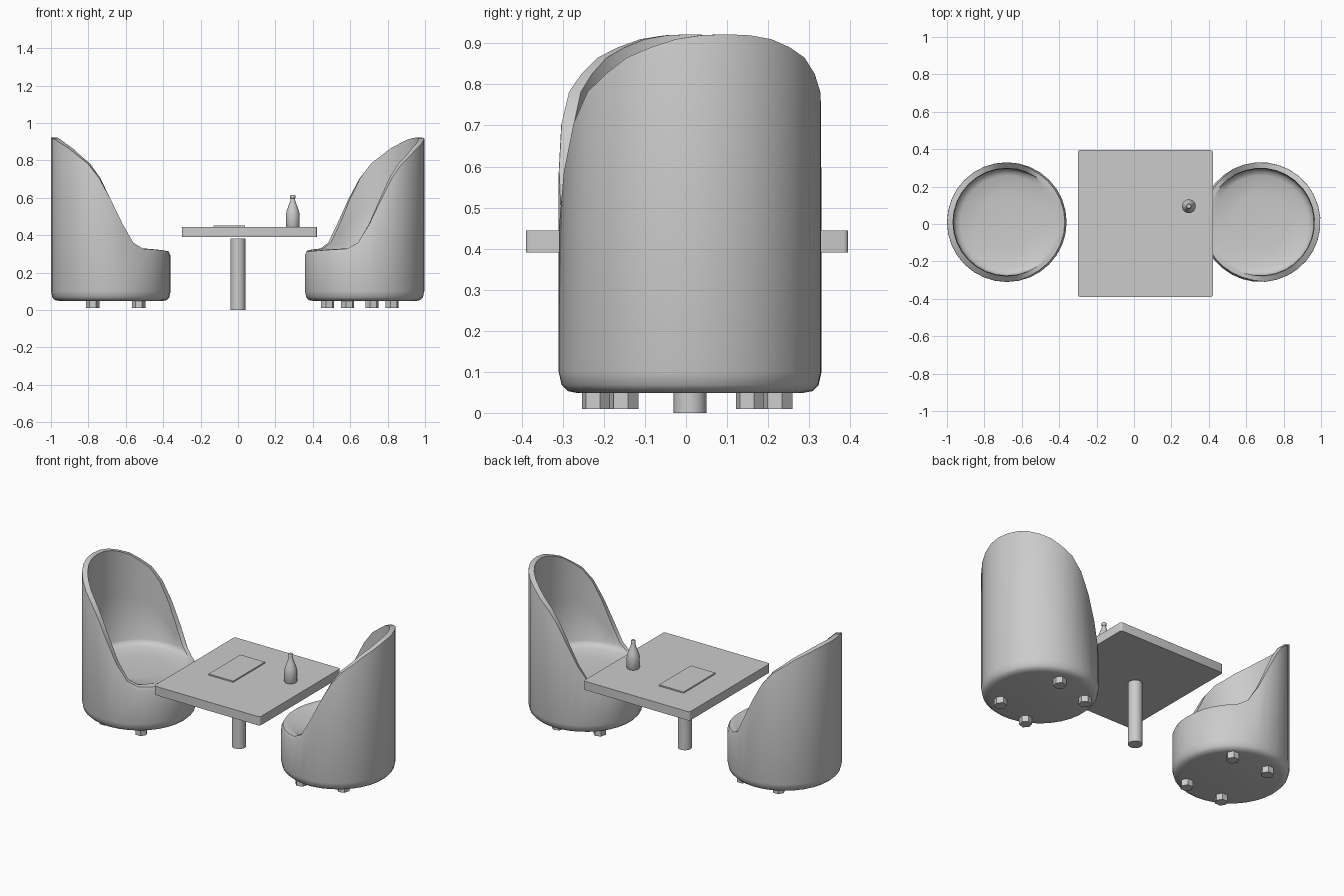
import bpy, bmesh, math

if "Cube" in bpy.data.objects:
    bpy.data.objects.remove(bpy.data.objects["Cube"])


def finish(name, bm, angle=40):
    bmesh.ops.recalc_face_normals(bm, faces=bm.faces)
    me = bpy.data.meshes.new(name)
    bm.to_mesh(me)
    bm.free()
    ob = bpy.data.objects.new(name, me)
    bpy.context.collection.objects.link(ob)
    bpy.ops.object.select_all(action='DESELECT')
    ob.select_set(True)
    bpy.context.view_layer.objects.active = ob
    bpy.ops.object.shade_smooth_by_angle(angle=math.radians(angle))
    return ob


def polar(name, profile, n, loc=(0, 0, 0), rot=0, angle=40):
    """Skin rings around z; profile(theta) gives (radius, z) points, poles at both ends."""
    bm = bmesh.new()
    rings = []
    for i in range(n):
        t = 2 * math.pi * i / n
        rings.append([bm.verts.new((r * math.cos(t), r * math.sin(t), z)) for r, z in profile(t)])
    for i in range(n):
        a, b = rings[i], rings[(i + 1) % n]
        for j in range(len(a) - 1):
            bm.faces.new((a[j], b[j], b[j + 1], a[j + 1]))
    bmesh.ops.remove_doubles(bm, verts=bm.verts, dist=0.0004)
    ob = finish(name, bm, angle)
    ob.location = loc
    ob.rotation_euler.z = rot
    return ob


def lathe(name, pts, n, loc, rot=0, angle=40):
    return polar(name, lambda t: pts, n, loc, rot, angle)


def slab(name, x0, x1, y0, y1, z0, z1, round_r=0):
    bm = bmesh.new()
    bmesh.ops.create_cube(bm, size=1)
    for v in bm.verts:
        v.co = (x1 if v.co.x > 0 else x0, y1 if v.co.y > 0 else y0, z1 if v.co.z > 0 else z0)
    if round_r:
        up = [e for e in bm.edges if abs(e.verts[0].co.z - e.verts[1].co.z) > 1e-4]
        bmesh.ops.bevel(bm, geom=up, offset=round_r, segments=3, affect='EDGES', profile=0.5)
    return finish(name, bm)


# Chair rim height by angle from the middle of the back
RIM = [(0, .922), (18, .918), (38, .882), (47, .86), (68, .78), (81, .69), (90, .59),
       (104, .43), (114, .35), (124, .33), (180, .315)]


def rim(t):
    d = math.degrees(abs((t + math.pi) % (2 * math.pi) - math.pi))
    for (a, za), (b, zb) in zip(RIM, RIM[1:]):
        if d <= b + 1e-6:
            return za + (zb - za) * (d - a) / (b - a)
    return RIM[-1][1]


def tub(t):
    h = rim(t)
    front = max(0, min(1, (.42 - h) / .09))      # rounded lip at the low front
    seat = min(.345, h)
    return [(0, .048), (.272, .048), (.298, .053), (.313, .068), (.32, .10),
            (.32, h - .004 - .022 * front), (.319 - .009 * front, h - .003 * front),
            (.288, h), (.285, (h + seat) / 2), (.284, seat), (.274, min(.328, h)),
            (.25, .316), (.15, .308), (0, .305)]


# Two tub chairs, the right one turned slightly
for side, cx, rot in (("left", -.68, math.pi), ("right", .677, math.radians(16))):
    polar(side + "_chair_tub", tub, 32, (cx, .01, 0), rot, 42)
    k = 0
    for fx in (-.15, .096):
        for fy in (-.195, .195):
            k += 1
            x = cx + fx * math.cos(rot) - fy * math.sin(rot)
            y = .01 + fx * math.sin(rot) + fy * math.cos(rot)
            lathe(f"{side}_chair_foot_{k}", [(0, .01), (.036, .01), (.036, .055), (0, .055)],
                  6, (x, y, 0), rot, 30)

# Table
slab("table_top", -.30, .422, -.39, .395, .39, .444, .012)
lathe("table_pedestal", [(0, 0), (.04, 0), (.04, .383), (0, .383)], 20, (0, .01, 0))

# Card lying on the table
slab("menu_card", -.13, .037, -.10, .21, .444, .452)

# Bottle
lathe("bottle", [(0, .444), (.034, .444), (.037, .449), (.037, .51), (.033, .53), (.022, .56),
                 (.013, .585), (.011, .597), (.014, .598), (.014, .612), (.011, .616), (0, .616)],
      16, (.293, .095, 0), 0, 50)
